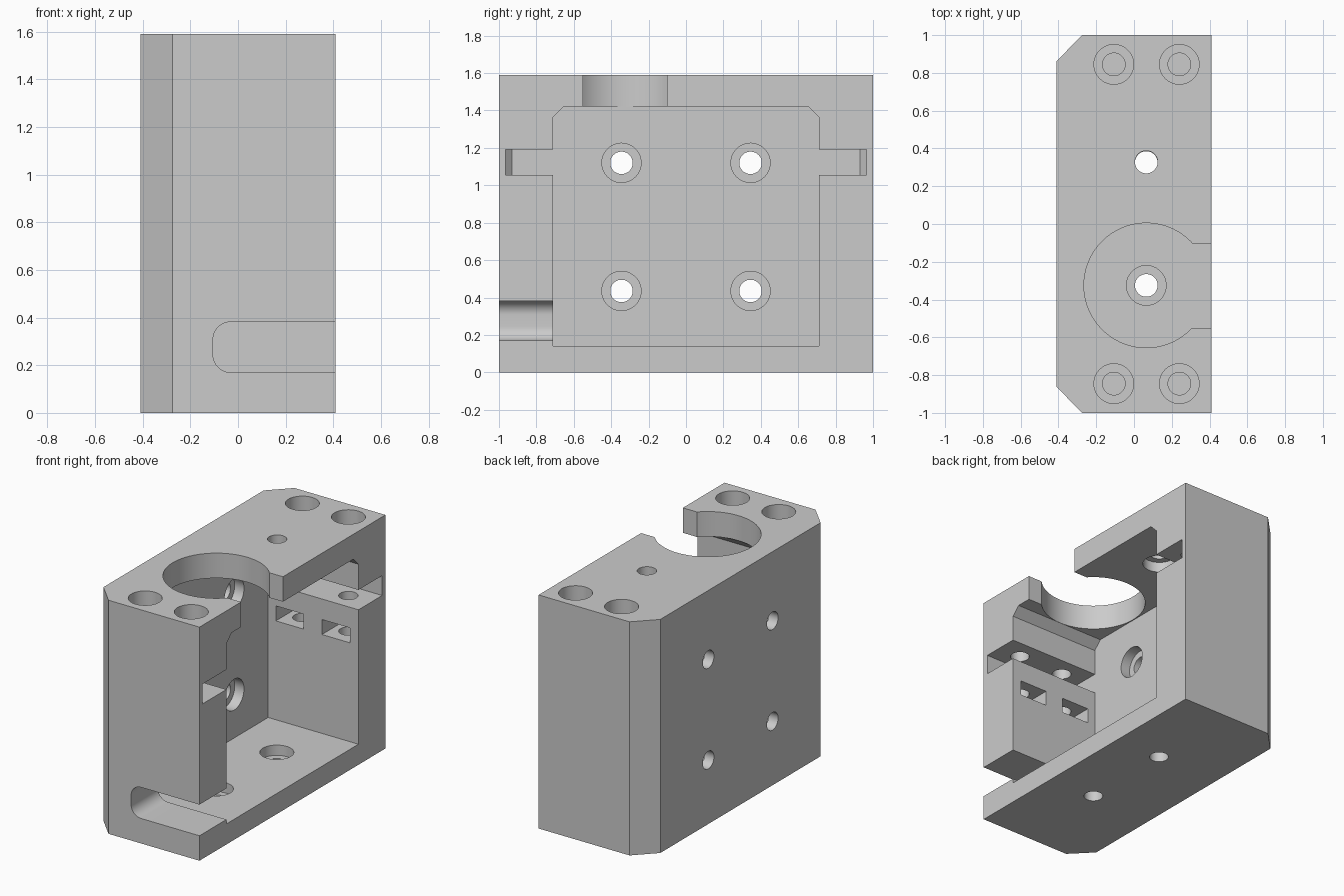
import bpy, bmesh, math
from mathutils import Vector

if "Cube" in bpy.data.objects:
    bpy.data.objects.remove(bpy.data.objects["Cube"])

# One plain grey for the whole bracket
grey = bpy.data.materials.new("light grey plastic")
grey.use_nodes = True
colour = (0.6, 0.6, 0.6, 1)
grey.diffuse_color = colour
grey.node_tree.nodes["Principled BSDF"].inputs["Base Color"].default_value = colour


def prism(name, outline, axis, start, end):
    """Extrude a 2D outline along an axis; the outline uses the other two axes in order."""
    bm = bmesh.new()

    def place(p, depth):
        co = list(p)
        co.insert("xyz".index(axis), depth)
        return bm.verts.new(co)

    low = [place(p, start) for p in outline]
    high = [place(p, end) for p in outline]
    bm.faces.new(low)
    bm.faces.new(high)
    for i in range(len(low)):
        j = (i + 1) % len(low)
        bm.faces.new((low[i], low[j], high[j], high[i]))
    bmesh.ops.recalc_face_normals(bm, faces=bm.faces)
    mesh = bpy.data.meshes.new(name)
    bm.to_mesh(mesh)
    bm.free()
    mesh.materials.append(grey)
    obj = bpy.data.objects.new(name, mesh)
    bpy.context.collection.objects.link(obj)
    return obj


def arc(cx, cy, r, a0=0, a1=360, n=48):
    steps = n if a1 - a0 == 360 else n + 1
    angles = [math.radians(a0 + (a1 - a0) * i / n) for i in range(steps)]
    return [(cx + r * math.cos(a), cy + r * math.sin(a)) for a in angles]


# Main block with two chamfered back edges
W, H = 0.41, 1.59
block = prism("bracket_body", [(W, -1), (W, 1), (-0.275, 1), (-W, 0.862),
                               (-W, -0.862), (-0.275, -1)], "z", 0, H)
bpy.context.view_layer.objects.active = block
block.select_set(True)


def cut(outline, axis, start, end):
    cutter = prism("cutter", outline, axis, start, end)
    cutter.hide_render = True
    mod = block.modifiers.new("cut", "BOOLEAN")
    mod.operation = "DIFFERENCE"
    mod.solver = "EXACT"
    mod.object = cutter
    bpy.ops.object.modifier_apply(modifier=mod.name)
    bpy.data.meshes.remove(cutter.data)


BORE, HEAD = 0.06, 0.105
BACK, SIDE, FLOOR, CEIL = -0.27, 0.71, 0.14, 1.42

# Open cavity with chamfered upper corners
cut([(-SIDE, FLOOR), (SIDE, FLOOR), (SIDE, CEIL - 0.055), (SIDE - 0.055, CEIL),
     (-SIDE + 0.055, CEIL), (-SIDE, CEIL - 0.055)], "x", BACK, 0.6)

# Round opening in the top and its side gap
cut(arc(0.065, -0.325, 0.33, n=72), "z", 1.3, 1.7)
cut([(0.15, -0.552), (0.6, -0.552), (0.6, -0.102), (0.15, -0.102)], "z", 1.3, 1.7)

# Rounded cable slot through the front wall
slot = arc(-0.03, 0.245, 0.075, 180, 270, 12)[::-1] + arc(-0.03, 0.307, 0.075, 90, 180, 12)[::-1]
cut([(0.6, 0.17)] + slot + [(0.6, 0.382)], "y", -1.2, -0.6)

for s in (-1, 1):
    # Side groove with a chamfered inner end
    cut([(BACK, s * 0.6), (0.6, s * 0.6), (0.6, s * 0.965),
         (BACK + 0.035, s * 0.965), (BACK, s * 0.93)], "z", 1.055, 1.19)
    for x in (-0.107, 0.24):
        # Corner bolt hole, head recess and nut pocket
        y = s * 0.845
        cut(arc(x, y, BORE), "z", 0.7, 1.8)
        cut(arc(x, y, HEAD), "z", 1.44, 1.8)
        cut([(x - HEAD, s * 0.6), (x + HEAD, s * 0.6), (x + HEAD, s * 0.906),
             (x, s * 0.966), (x - HEAD, s * 0.906)], "z", 0.813, 0.915)
    # Rear wall screw holes, recessed on the inside
    for z in (0.435, 1.12):
        cut(arc(s * 0.345, z, BORE), "x", -0.6, 0)
        cut(arc(s * 0.345, z, HEAD), "x", BACK - 0.07, 0)
    # Floor screw holes
    cut(arc(0.065, s * 0.325, BORE), "z", -0.2, 0.3)
    cut(arc(0.065, s * 0.325, HEAD), "z", FLOOR - 0.07, 0.3)

# Ceiling screw hole, recessed from below
cut(arc(0.065, 0.328, BORE), "z", 1.3, 1.8)
cut(arc(0.065, 0.328, HEAD), "z", 1.3, CEIL + 0.07)

bpy.ops.object.shade_smooth_by_angle(angle=math.radians(25))
